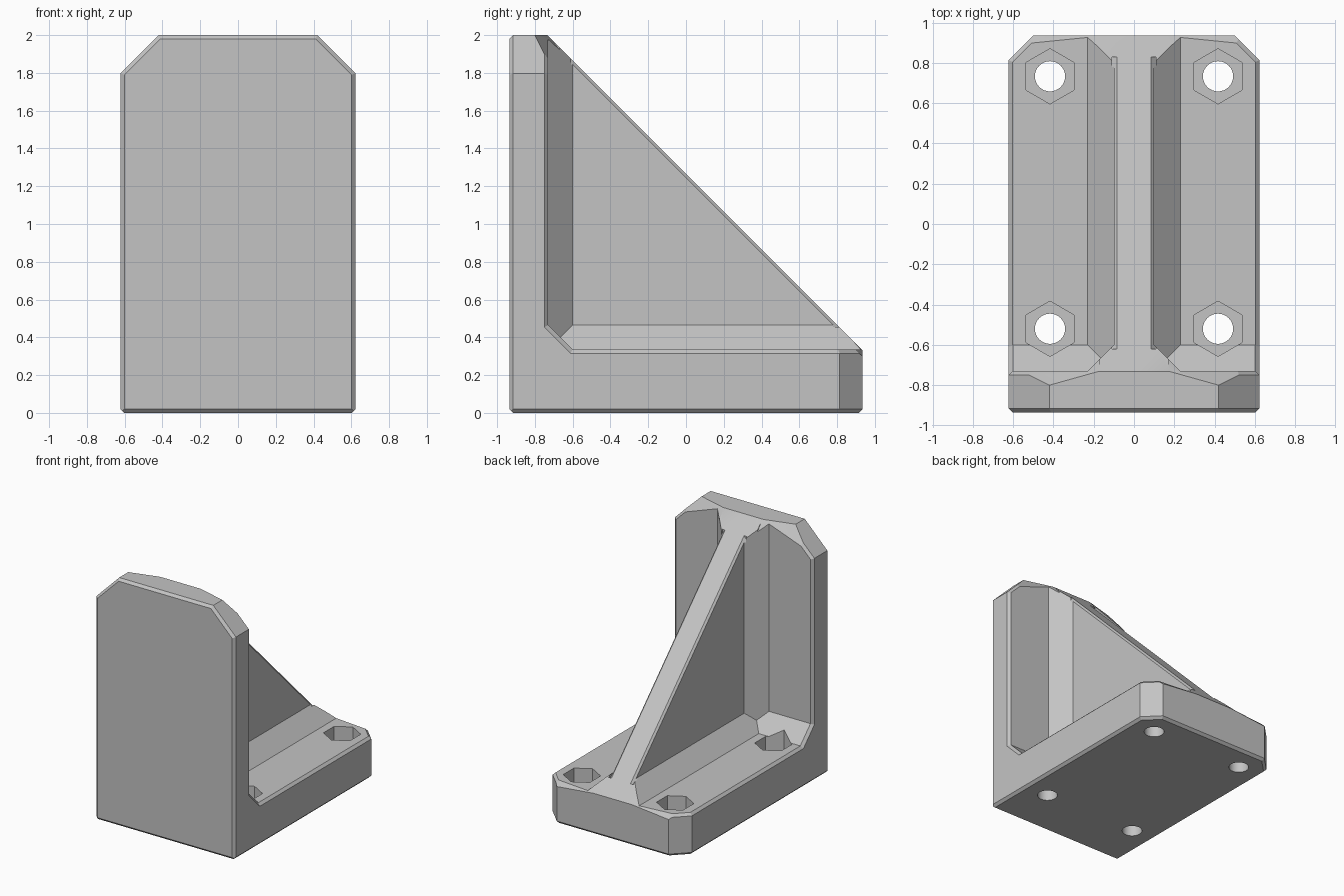
import bpy
import bmesh
import math
from mathutils import Vector, Matrix

cube = bpy.data.objects.get("Cube")
if cube:
    bpy.data.objects.remove(cube, do_unlink=True)

R2 = math.sqrt(2)
W, D, H = 0.622, 0.935, 2.0      # half width, half depth, height
PLATE, BASE = -0.73, 0.335       # inner faces of the plate and the base
RIB, FIL = 0.1, 0.13             # rib half width, inner corner fillet
HYP = 1.267                      # sloping rib edge: y + z = HYP
TOP_CUT, END_CUT = 2.42, 1.435   # corner cuts of the plate and the base
EDGE = 0.02                      # small edge chamfer

grey = bpy.data.materials.new("light grey")
grey.use_nodes = True
grey.diffuse_color = (0.55, 0.55, 0.55, 1)
grey.node_tree.nodes["Principled BSDF"].inputs["Base Color"].default_value = (0.55, 0.55, 0.55, 1)


def add_object(name, bm):
    bmesh.ops.recalc_face_normals(bm, faces=bm.faces[:])
    mesh = bpy.data.meshes.new(name)
    bm.to_mesh(mesh)
    bm.free()
    mesh.materials.append(grey)
    ob = bpy.data.objects.new(name, mesh)
    bpy.context.scene.collection.objects.link(ob)
    return ob


def below(x, y, z, limit):
    """Keep x*X + y*Y + z*Z <= limit."""
    return Vector((x, y, z)), limit


def above(x, y, z, limit):
    return Vector((-x, -y, -z)), -limit


def convex(name, planes):
    """Trim a large block down to the space inside all planes."""
    bm = bmesh.new()
    bmesh.ops.create_cube(bm, size=6)
    for n, d in planes:
        cut = bmesh.ops.bisect_plane(
            bm, geom=bm.verts[:] + bm.edges[:] + bm.faces[:], dist=1e-6,
            plane_co=n * (d / n.length_squared), plane_no=n, clear_outer=True)
        bmesh.ops.holes_fill(bm, edges=[e for e in bm.edges if e.is_boundary], sides=0)
    return add_object(name, bm)


def drill(name, sides, radius, x, y, z0, z1):
    bm = bmesh.new()
    bmesh.ops.create_cone(
        bm, cap_ends=True, segments=sides, radius1=radius, radius2=radius, depth=z1 - z0,
        matrix=Matrix.Translation((x, y, (z0 + z1) / 2)))
    return add_object(name, bm)


# Solid block: plate, base and sloping rib edge, with chamfered outer edges
bracket = convex("angle_bracket", [
    above(1, 0, 0, -0.3), below(1, 0, 0, W),
    above(0, 1, 0, -D), below(0, 1, 0, D),
    above(0, 0, 1, 0), below(0, 0, 1, H),
    below(0, 1, 1, HYP),
    below(1, 0, 1, TOP_CUT), below(1, 1, 0, END_CUT),
    below(1, -1, 0, W + D - EDGE), below(0, -1, 1, H + D - EDGE),
    below(1, -R2, 1, TOP_CUT + R2 * D - R2 * EDGE),
    below(1, 0, -1, W - EDGE), below(0, 1, -1, D - EDGE), below(0, -1, -1, D - EDGE),
    below(1, 1, -R2, END_CUT - R2 * EDGE),
])

cutters = [
    # Pocket beside the rib, with filleted inner corners
    convex("pocket_cutter", [
        above(1, 0, 0, RIB), above(0, 1, 0, PLATE), above(0, 0, 1, BASE),
        above(1, 1, 0, RIB + PLATE + FIL), above(1, 0, 1, RIB + BASE + FIL),
        above(0, 1, 1, PLATE + BASE + FIL)]),
    # Chamfer along the outer rim of the pocket
    convex("rim_cutter", [
        above(1, 0, 0, 0.3),
        above(1, 1, 0, W + PLATE - EDGE), above(1, 0, 1, W + BASE - EDGE),
        above(R2, 1, 1, R2 * W + PLATE + BASE + FIL - 1.5 * EDGE)]),
    # Chamfers at the end of the base
    convex("end_cutter", [
        above(1, 0, 0, 0.17), above(0, 1, 0, 0.7), below(0, 0, 1, 0.6),
        above(0.1, 1, 1, HYP + 0.017)]),
    convex("end_corner_cutter", [
        above(1, 0, 0, 0.3), above(0, 1, 0, 0.5), below(0, 0, 1, 0.7),
        above(1, 1, R2, END_CUT + R2 * (BASE - EDGE))]),
    # Slanting cuts at the top of the plate
    convex("top_cutter", [
        above(1, 0, 0, 0.17), below(0, 1, 0, -0.6), above(0, 0, 1, 1.5),
        above(0.35, 1.25, 0.975, 1.097)]),
    convex("top_corner_cutter", [
        above(1, 0, 0, 0.3), below(0, 1, 0, -0.6), above(0, 0, 1, 1.5),
        above(1, R2, 1, TOP_CUT + R2 * (PLATE - EDGE))]),
    # Chamfer of the rib edge
    convex("rib_cutter", [
        below(1, 0, 0, RIB + 0.01), above(0, 1, 0, -0.62), below(0, 1, 0, 0.83),
        above(R2, 1, 1, HYP + R2 * (RIB - 0.015))]),
]
# Screw holes with hexagonal nut recesses
for i, y in enumerate((-0.52, 0.733)):
    cutters.append(drill(f"nut_recess_cutter_{i}", 6, 0.137, 0.417, y, 0.16, 0.7))
    cutters.append(drill(f"screw_hole_cutter_{i}", 32, 0.075, 0.417, y, -0.2, 0.3))

for c in cutters:
    c.hide_render = True
    mod = bracket.modifiers.new(c.name, "BOOLEAN")
    mod.operation = "DIFFERENCE"
    mod.solver = "EXACT"
    mod.object = c

# Mirror the cut half to the other side
mirror = bracket.modifiers.new("mirror", "MIRROR")
mirror.use_axis[0] = True
mirror.use_bisect_axis[0] = True
mirror.merge_threshold = 0.0005

# Bake the result and discard the cutters
bpy.context.view_layer.update()
evaluated = bracket.evaluated_get(bpy.context.evaluated_depsgraph_get())
result = bpy.data.meshes.new_from_object(evaluated)
bracket.modifiers.clear()
bracket.data = result
for c in cutters:
    bpy.data.objects.remove(c, do_unlink=True)

bpy.context.view_layer.objects.active = bracket
bracket.select_set(True)
bpy.ops.object.shade_smooth_by_angle(angle=math.radians(15))
